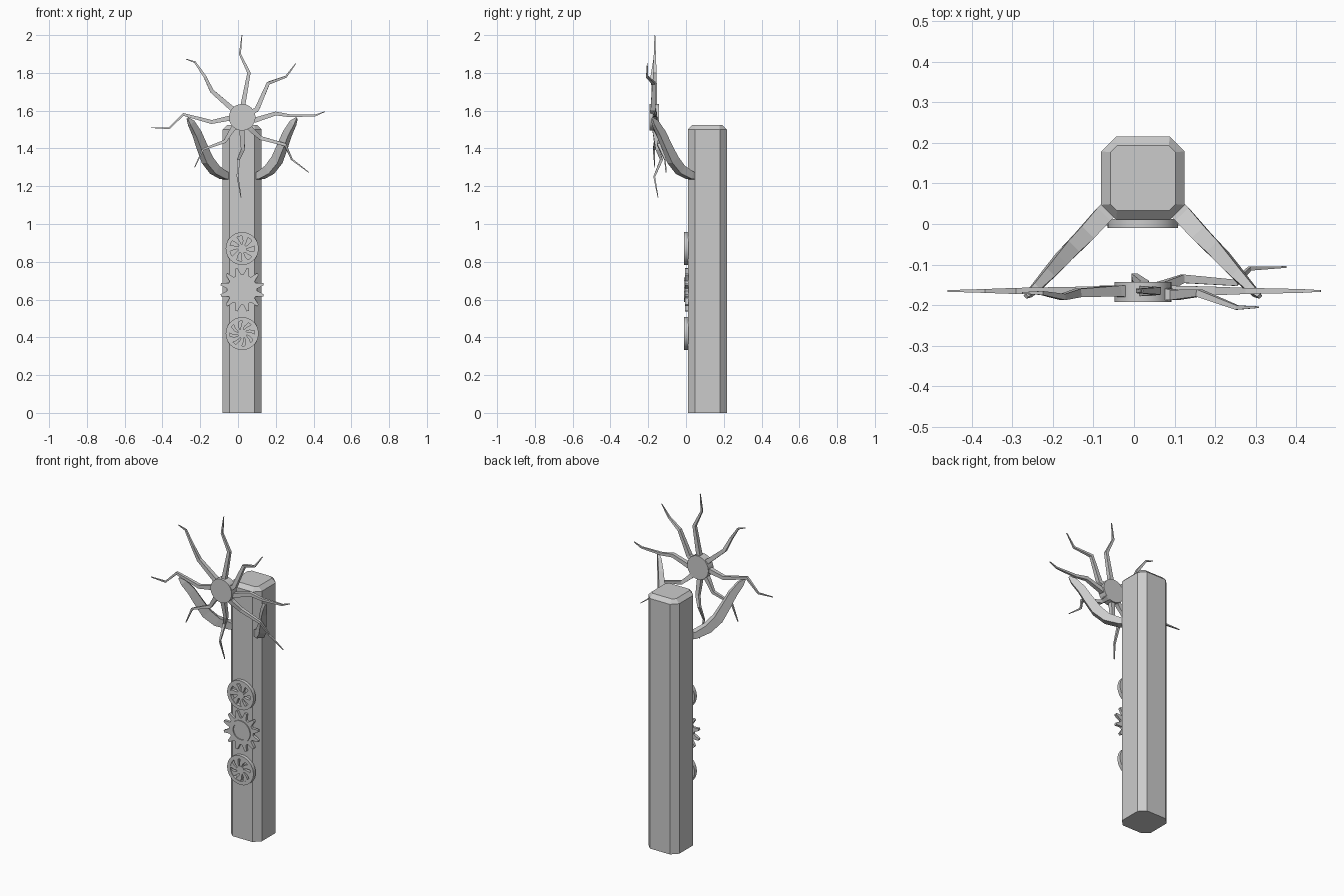
import bpy, bmesh, math
from mathutils import Vector

cube = bpy.data.objects.get("Cube")
if cube:
    bpy.data.objects.remove(cube, do_unlink=True)

stone = bpy.data.materials.new("stone grey")
stone.use_nodes = True
stone.diffuse_color = (0.6, 0.6, 0.6, 1)
stone.node_tree.nodes["Principled BSDF"].inputs["Base Color"].default_value = (0.6, 0.6, 0.6, 1)

CX = 0.022  # shared vertical axis of the column, hub and wheels


def loft(name, rings, cap=True):
    """Skin a list of equally sized rings of points."""
    bm = bmesh.new()
    rows = [[bm.verts.new(p) for p in ring] for ring in rings]
    n = len(rows[0])
    for a, b in zip(rows, rows[1:]):
        for i in range(n):
            j = (i + 1) % n
            bm.faces.new((a[i], a[j], b[j], b[i]))
    if cap:
        bm.faces.new(rows[0][::-1])
        bm.faces.new(rows[-1])
    else:  # close the loop of rings
        for i in range(n):
            j = (i + 1) % n
            bm.faces.new((rows[-1][i], rows[-1][j], rows[0][j], rows[0][i]))
    bmesh.ops.recalc_face_normals(bm, faces=bm.faces)
    me = bpy.data.meshes.new(name)
    bm.to_mesh(me)
    bm.free()
    me.materials.append(stone)
    ob = bpy.data.objects.new(name, me)
    bpy.context.collection.objects.link(ob)
    return ob


def smooth(ob):
    bpy.ops.object.select_all(action='DESELECT')
    ob.select_set(True)
    bpy.context.view_layer.objects.active = ob
    bpy.ops.object.shade_smooth_by_angle(angle=math.radians(35))


def octagon(half, chamfer, z, cy=0.113):
    c = half - chamfer
    pts = [(half, -c), (half, c), (c, half), (-c, half),
           (-half, c), (-half, -c), (-c, -half), (c, -half)]
    return [(CX + x, cy + y, z) for x, y in pts]


def circle(radius, y, z, n=40):
    return [(CX + radius * math.cos(k * math.tau / n), y,
             z + radius * math.sin(k * math.tau / n)) for k in range(n)]


def disc(name, radius, y0, y1, z):
    smooth(loft(name, [circle(radius, y0, z), circle(radius, y1, z)]))


def ring(name, outer, inner, y0, y1, z):
    smooth(loft(name, [circle(outer, y0, z), circle(outer, y1, z),
                       circle(inner, y1, z), circle(inner, y0, z)], cap=False))


def sweep(name, path, widths, depths, normal):
    """Tapering four-sided bar along a path; depth runs along the normal."""
    pts = [Vector(p) for p in path]
    normal = Vector(normal).normalized()
    rings = []
    for i, p in enumerate(pts):
        d = (pts[min(i + 1, len(pts) - 1)] - pts[max(i - 1, 0)]).normalized()
        side = d.cross(normal).normalized() * widths[i] / 2
        deep = side.cross(d).normalized() * depths[i] / 2
        rings.append([p + side + deep, p - side + deep, p - side - deep, p + side - deep])
    return loft(name, rings)


# Column with chamfered corners and a bevelled top
loft("column", [octagon(0.103, 0.037, 0), octagon(0.103, 0.037, 1.50),
                octagon(0.08, 0.016, 1.523)])

# Round hub of the sunburst
HUB_Z = 1.565
disc("sun_hub", 0.07, -0.192, -0.143, HUB_Z)

# Crooked rays, each given as x, y, z points outward from the hub
rays = {
    "up": [(.026, -.165, 1.63), (.058, -.165, 1.80), (.010, -.165, 1.90), (.021, -.165, 2.0)],
    "upper_left": [(.10, -.175, 1.607), (.16, -.17, 1.745), (.254, -.206, 1.78), (.306, -.205, 1.85)],
    "left": [(.09, -.165, 1.55), (.20, -.165, 1.585), (.275, -.165, 1.573),
             (.41, -.165, 1.575), (.46, -.165, 1.595)],
    "lower_left": [(.07, -.155, 1.50), (.12, -.135, 1.455), (.25, -.145, 1.42),
                   (.285, -.11, 1.342), (.375, -.106, 1.273)],
    "down": [(.02, -.165, 1.50), (.026, -.15, 1.395), (.002, -.13, 1.34),
             (-.002, -.168, 1.25), (.016, -.148, 1.14)],
    "lower_right": [(-.03, -.165, 1.50), (-.07, -.16, 1.437), (-.185, -.17, 1.395), (-.23, -.165, 1.30)],
    "right": [(-.045, -.165, 1.56), (-.14, -.165, 1.54), (-.29, -.165, 1.58),
              (-.365, -.165, 1.507), (-.46, -.165, 1.51)],
    "upper_right": [(-.04, -.165, 1.618), (-.138, -.17, 1.703), (-.175, -.18, 1.78),
                    (-.228, -.17, 1.857), (-.275, -.17, 1.873)],
}
for side, path in rays.items():
    start = Vector((CX, -0.167, HUB_Z)).lerp(Vector(path[0]), 0.6)
    path = [start] + path
    taper = [0.004 + 0.028 * (1 - i / (len(path) - 1)) for i in range(len(path))]
    sweep("ray_" + side, path, taper, taper, (0, 1, 0))

# Two curved arms holding the sunburst out from the column
arm = [(0.06, 0.06, 1.25), (0.10, 0.02, 1.258), (0.145, -0.03, 1.287), (0.185, -0.07, 1.34),
       (0.213, -0.102, 1.41), (0.24, -0.132, 1.48), (0.27, -0.163, 1.535), (0.288, -0.178, 1.56)]
for side, s in (("left", 1), ("right", -1)):
    sweep("arm_" + side, [(CX + s * x, y, z) for x, y, z in arm],
          [.035, .04, .05, .055, .05, .045, .036, .01],
          [.045, .045, .042, .038, .034, .028, .02, .01], (1, s, 0))


# Spoked wheels above and below the gear
def wheel(name, z, spokes, twist):
    ring(name + "_rim", 0.087, 0.066, -0.01, 0.012, z)
    disc(name + "_hub", 0.024, -0.009, 0.012, z)
    for k in range(spokes):
        a = k * math.tau / spokes + 0.2
        path = [(CX + r * math.cos(a + t), 0.001, z + r * math.sin(a + t))
                for r, t in ((0.018, 0), (0.045, twist * 0.6), (0.07, twist))]
        sweep(f"{name}_spoke_{k}", path, [.012, .022, .034], [.016] * 3, (0, 1, 0))


wheel("upper_wheel", 0.87, 7, 0.25)
wheel("lower_wheel", 0.42, 8, -0.5)

# Toothed gear with a raised collar and centre boss
GEAR_Z, TEETH = 0.652, 12
outline = []
for k in range(TEETH):
    for r, shift in ((0.08, -0.36), (0.117, -0.1), (0.117, 0.1), (0.08, 0.36)):
        a = (k + 0.5 + shift) * math.tau / TEETH
        outline.append((r * math.cos(a), r * math.sin(a)))
loft("gear", [[(CX + x, y, GEAR_Z + z) for x, z in outline] for y in (-0.004, 0.012)])
ring("gear_collar", 0.064, 0.048, -0.01, 0.0, GEAR_Z)
disc("gear_boss", 0.046, -0.006, 0.0, GEAR_Z)
